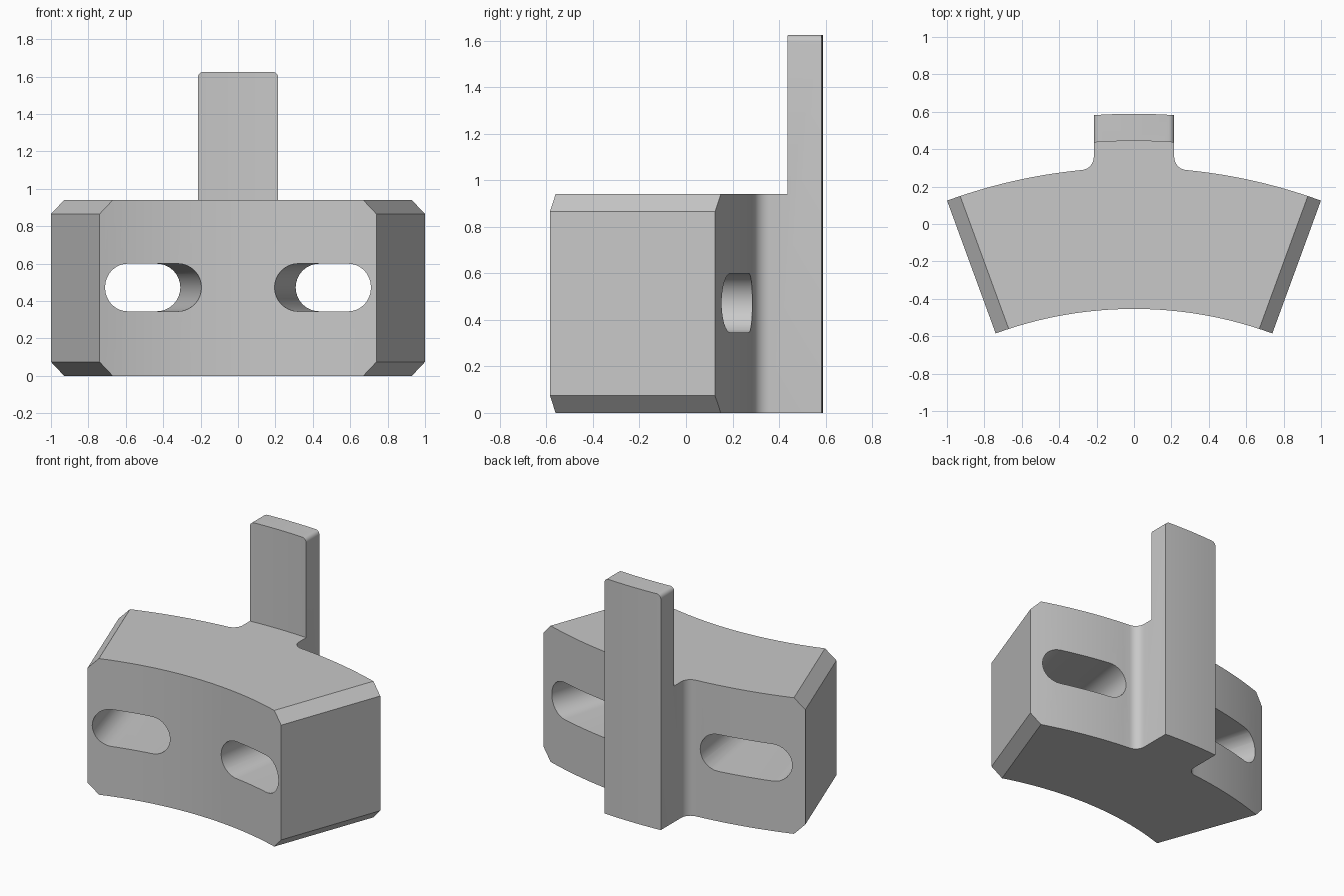
import bpy, bmesh
from math import sin, cos, asin, sqrt, pi, radians
from mathutils import Vector

if "Cube" in bpy.data.objects:
    bpy.data.objects.remove(bpy.data.objects["Cube"])

CY = -2.606                      # centre of all the concentric arcs
R_IN, R_OUT = 2.152, 2.908       # block inner and outer radius
TAB_IN, TAB_OUT = 3.05, 3.195    # upright tab radii
HALF = radians(20.1)             # half angle of the block
TAB_W, FILLET = 0.215, 0.07
BLOCK_H, TAB_H = 0.94, 1.625
CHAMFER = 0.074

grey = bpy.data.materials.new("plain grey")
grey.use_nodes = True
grey.diffuse_color = (0.58, 0.58, 0.58, 1)
grey.node_tree.nodes["Principled BSDF"].inputs["Base Color"].default_value = grey.diffuse_color


def polar(r, a):
    return (r * sin(a), CY + r * cos(a))


def arc(r, a0, a1, n):
    return [polar(r, a0 + (a1 - a0) * i / n) for i in range(n + 1)]


def loft(name, lower, upper):
    """Closed solid between two matching rings of points."""
    bm = bmesh.new()
    a = [bm.verts.new(p) for p in lower]
    b = [bm.verts.new(p) for p in upper]
    n = len(a)
    bm.faces.new(a)
    bm.faces.new(b)
    for i in range(n):
        j = (i + 1) % n
        bm.faces.new((a[i], a[j], b[j], b[i]))
    bmesh.ops.recalc_face_normals(bm, faces=bm.faces)
    mesh = bpy.data.meshes.new(name)
    bm.to_mesh(mesh)
    bm.free()
    obj = bpy.data.objects.new(name, mesh)
    bpy.context.collection.objects.link(obj)
    return obj


def prism(name, outline, z0, z1):
    return loft(name, [(x, y, z0) for x, y in outline], [(x, y, z1) for x, y in outline])


# Plan of the right half of the back: block arc, fillet, tab arc
fr = R_OUT + FILLET
fa = asin((TAB_W + FILLET) / fr)
fx, fy = polar(fr, fa)
right = arc(R_OUT, HALF, fa, 14)
for i in range(1, 9):
    t = -pi / 2 - fa - (pi / 2 - fa) * i / 8
    right.append((fx + FILLET * cos(t), fy + FILLET * sin(t)))
tab_a = asin(TAB_W / TAB_OUT)
left = [(-x, y) for x, y in reversed(right)]
outline = right + arc(TAB_OUT, tab_a, -tab_a, 8) + left + arc(R_IN, -HALF, HALF, 32)
bracket = prism("slotted_curved_bracket", outline, 0, TAB_H)
bracket.data.materials.append(grey)

# Cutter that leaves only the tab above the block
wide = radians(24)
cutters = [prism("upper_cutter",
                 arc(TAB_IN, wide, -wide, 32) + arc(1.8, -wide, wide, 32), BLOCK_H, 2)]


# Radial slots with round ends
def slot_ring(r, side):
    ring = []
    for a, start in ((radians(15.9), -pi / 2), (radians(8.6), pi / 2)):
        for i in range(17):
            t = start + pi * i / 16
            off = 0.1275 * cos(t)
            x = r * sin(a) + off * cos(a)
            y = CY + r * cos(a) - off * sin(a)
            ring.append((side * x, y, 0.4725 + 0.1275 * sin(t)))
    return ring


for side in (-1, 1):
    cutters.append(loft("slot_cutter", slot_ring(1.9, side), slot_ring(3.2, side)))

for cutter in cutters:
    cutter.hide_render = True
    mod = bracket.modifiers.new("cut", "BOOLEAN")
    mod.operation = "DIFFERENCE"
    mod.solver = "EXACT"
    mod.object = cutter
bpy.context.view_layer.update()
graph = bpy.context.evaluated_depsgraph_get()
cut_mesh = bpy.data.meshes.new_from_object(bracket.evaluated_get(graph))
bracket.modifiers.clear()
bracket.data = cut_mesh
for cutter in cutters:
    bpy.data.objects.remove(cutter)

bm = bmesh.new()
bm.from_mesh(cut_mesh)
bmesh.ops.remove_doubles(bm, verts=bm.verts, dist=0.0001)

# Rounded top corners of the tab
corners = [e for e in bm.edges if all(
    abs(v.co.z - TAB_H) < 0.001 and abs(abs(v.co.x) - TAB_W) < 0.001 for v in e.verts)
    and e.verts[0].co.x * e.verts[1].co.x > 0]
bmesh.ops.bevel(bm, geom=corners, offset=0.03, segments=5, profile=0.5, affect="EDGES")

# Chamfers along the ends of the block
for side in (-1, 1):
    for up, z in ((1, BLOCK_H - CHAMFER), (-1, CHAMFER)):
        x, y = polar(R_OUT, HALF)
        cut = bmesh.ops.bisect_plane(
            bm, geom=bm.verts[:] + bm.edges[:] + bm.faces[:], dist=0.00001,
            plane_co=(side * x, y, z),
            plane_no=Vector((side * cos(HALF), -sin(HALF), up)).normalized(),
            clear_outer=True)
        rim = [e for e in cut["geom_cut"] if isinstance(e, bmesh.types.BMEdge)]
        open_rim = [e for e in bm.edges if e.is_boundary]
        bmesh.ops.holes_fill(bm, edges=open_rim or rim, sides=0)
bmesh.ops.recalc_face_normals(bm, faces=bm.faces)
for f in bm.faces:
    f.material_index = 0
bm.to_mesh(cut_mesh)
bm.free()

# Smooth arcs with crisp edges
bpy.ops.object.select_all(action="DESELECT")
bracket.select_set(True)
bpy.context.view_layer.objects.active = bracket
bpy.ops.object.shade_smooth_by_angle(angle=radians(30))
